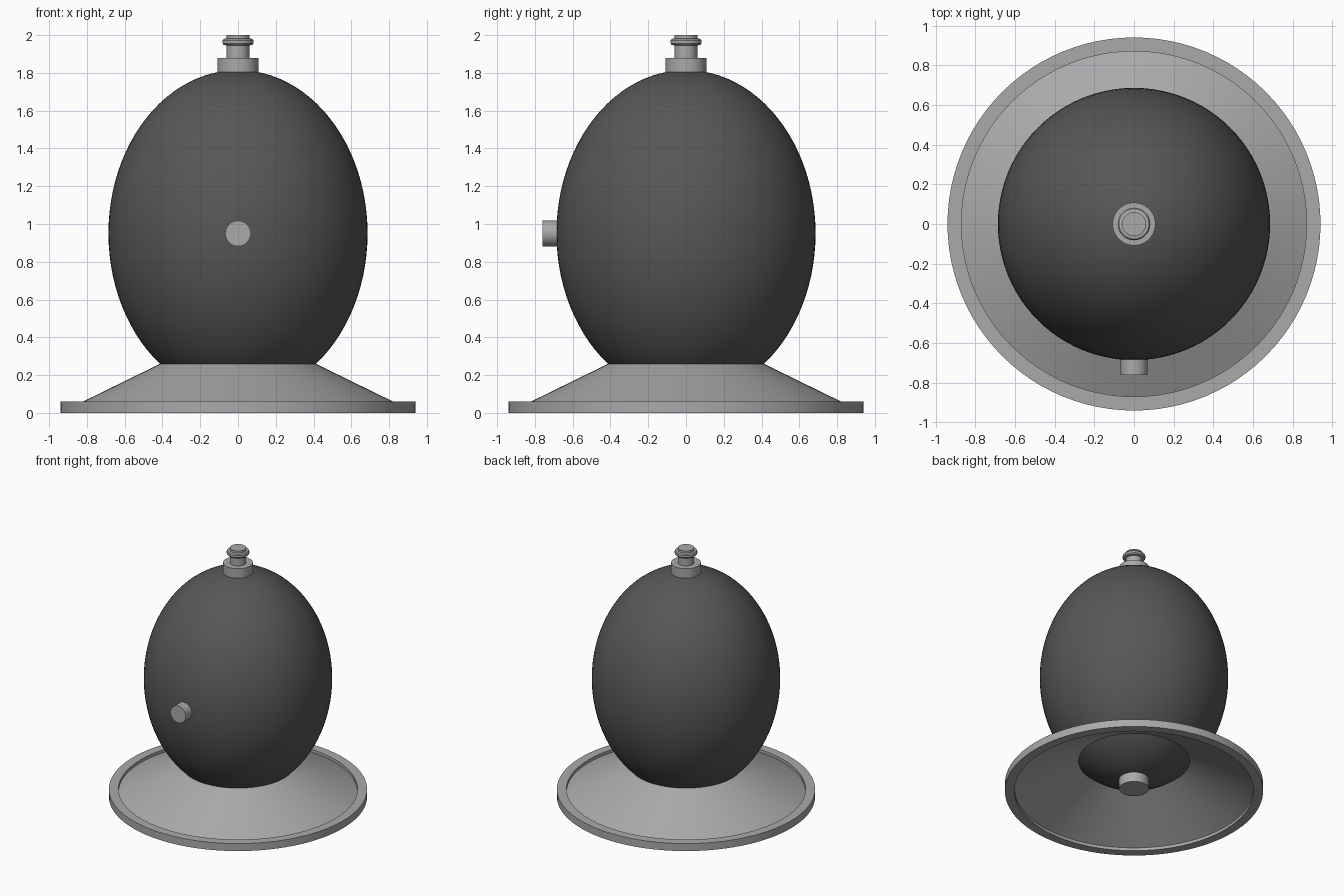
import bpy, bmesh, math

cube = bpy.data.objects.get("Cube")
if cube:
    bpy.data.objects.remove(cube, do_unlink=True)


def material(name, value):
    mat = bpy.data.materials.new(name)
    colour = (value, value, value * 1.02, 1)
    mat.use_nodes = True
    mat.diffuse_color = colour
    mat.node_tree.nodes["Principled BSDF"].inputs["Base Color"].default_value = colour
    return mat


dark = material("dark grey", 0.095)
metal = material("light grey metal", 0.40)


def finish(name, bm, mat):
    """Turn a bmesh into an object with smooth shading and sharp edges."""
    bmesh.ops.recalc_face_normals(bm, faces=bm.faces)
    mesh = bpy.data.meshes.new(name)
    bm.to_mesh(mesh)
    bm.free()
    obj = bpy.data.objects.new(name, mesh)
    bpy.context.collection.objects.link(obj)
    mesh.materials.append(mat)
    bpy.ops.object.select_all(action='DESELECT')
    bpy.context.view_layer.objects.active = obj
    obj.select_set(True)
    bpy.ops.object.shade_smooth_by_angle(angle=math.radians(30))
    return obj


def lathe(name, profile, mat, steps=64, closed=False):
    """Spin an (r, z) profile around the z axis."""
    bm = bmesh.new()
    verts = [bm.verts.new((r, 0, z)) for r, z in profile]
    edges = [bm.edges.new(pair) for pair in zip(verts, verts[1:])]
    if closed:
        edges.append(bm.edges.new((verts[-1], verts[0])))
    bmesh.ops.spin(bm, geom=verts + edges, axis=(0, 0, 1), cent=(0, 0, 0),
                   angle=math.tau, steps=steps)
    bmesh.ops.remove_doubles(bm, verts=bm.verts, dist=0.0005)
    return finish(name, bm, mat)


# Egg-shaped body
CENTRE, RADIUS, HALF_HEIGHT = 0.95, 0.686, 0.865
arc = [math.pi * i / 48 for i in range(49)]
lathe("egg_body", [(RADIUS * math.sin(a), CENTRE - HALF_HEIGHT * math.cos(a)) for a in arc],
      dark, steps=96)

# Flared skirt with its flat rim, open underneath
lathe("base_skirt", [(0.412, 0.26), (0.87, 0.036), (0.87, 0.06), (0.94, 0.06),
                     (0.94, 0), (0.87, 0), (0.87, 0.024), (0.395, 0.256)],
      metal, steps=96, closed=True)

# Collar and flanged spigot on top
lathe("top_collar", [(0, 1.78), (0.108, 1.78), (0.108, 1.88), (0, 1.88)], metal)
lathe("top_spigot", [(0, 1.87), (0.06, 1.87), (0.06, 1.945), (0.076, 1.948), (0.082, 1.956),
                     (0.082, 1.972), (0.076, 1.98), (0.06, 1.983), (0.06, 2.0), (0, 2.0)], metal)

# Plug under the body
lathe("bottom_plug", [(0, 0.12), (0.108, 0.12), (0.108, 0.018), (0, 0.018)], metal)

# Port on the front
port = lathe("front_port", [(0, 0.64), (0.068, 0.64), (0.068, 0.76), (0, 0.76)], metal, steps=32)
port.rotation_euler.x = math.pi / 2
port.location.z = CENTRE
